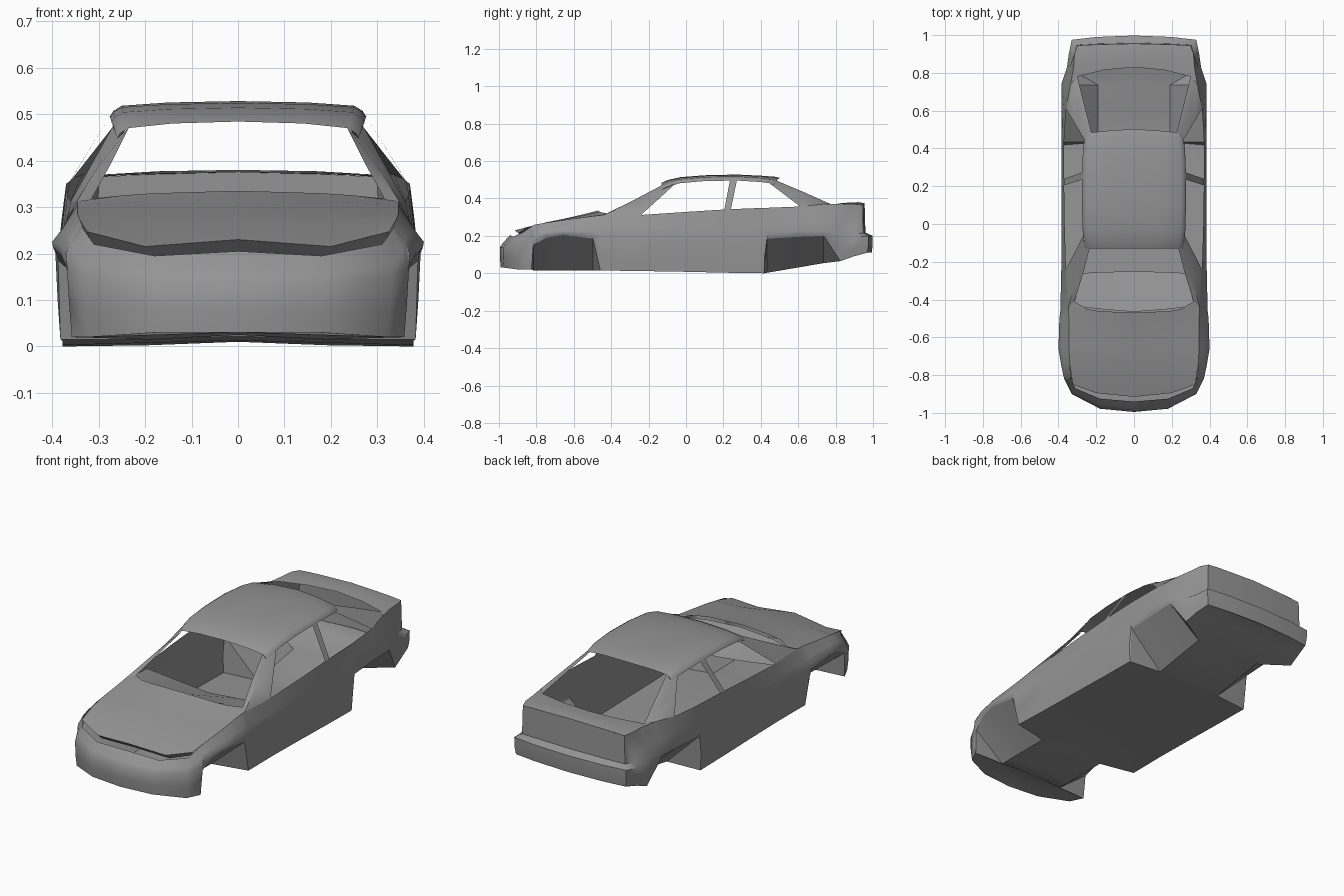
import bpy, bmesh
from mathutils import Vector

old = bpy.data.objects.get("Cube")
if old:
    bpy.data.objects.remove(old, do_unlink=True)

grey = bpy.data.materials.new("body_grey")
grey.use_nodes = True
grey.diffuse_color = (0.3, 0.3, 0.3, 1)
bsdf = grey.node_tree.nodes["Principled BSDF"]
bsdf.inputs["Base Color"].default_value = (0.3, 0.3, 0.3, 1)
bsdf.inputs["Roughness"].default_value = 0.6


def sheet(name, strips, angle=0.7):
    """Skin lists of point rows into one half, then mirror it across x."""
    bm = bmesh.new()
    seen = {}

    def vert(p):
        key = tuple(round(c, 4) for c in p)
        if key not in seen:
            seen[key] = bm.verts.new(key)
        return seen[key]

    for rows in strips:
        for a, b in zip(rows, rows[1:]):
            for i in range(len(a) - 1):
                quad = [vert(p) for p in (a[i], a[i + 1], b[i + 1], b[i])]
                quad = list(dict.fromkeys(quad))
                if len(quad) > 2 and not bm.faces.get(quad):
                    bm.faces.new(quad)
    bmesh.ops.recalc_face_normals(bm, faces=bm.faces)
    # Turn the sheet outward from the middle of the car
    mid = Vector((0, 0.1, 0.2))
    if sum(f.normal.dot(f.calc_center_median() - mid) * f.calc_area() for f in bm.faces) < 0:
        bmesh.ops.reverse_faces(bm, faces=bm.faces)
    mesh = bpy.data.meshes.new(name)
    bm.to_mesh(mesh)
    bm.free()
    mesh.materials.append(grey)
    ob = bpy.data.objects.new(name, mesh)
    bpy.context.collection.objects.link(ob)
    mod = ob.modifiers.new("mirror", "MIRROR")
    mod.use_clip = True
    bpy.ops.object.select_all(action="DESELECT")
    ob.select_set(True)
    bpy.context.view_layer.objects.active = ob
    bpy.ops.object.shade_smooth_by_angle(angle=angle)
    return ob


def mix(a, b, t):
    return a + (b - a) * t


# Stations round the body: widest x, y, lower edge z, crease z, belt x, y, z
stations = [
    (0, -.995, .03, .14, 0, -.94, .205),
    (.18, -.978, .03, .14, .18, -.925, .195),
    (.33, -.9, .02, .15, .31, -.87, .22),
    (.365, -.83, .02, .17, .335, -.82, .255),
    (.37, -.82, .15, .2, .335, -.81, .26),
    (.385, -.75, .19, .22, .34, -.74, .272),
    (.4, -.66, .205, .225, .345, -.65, .285),
    (.395, -.5, .185, .22, .345, -.5, .305),
    (.39, -.46, .015, .2, .347, -.44, .312),
    (.385, -.24, .012, .2, .36, -.24, .312),
    (.385, 0, .008, .2, .367, 0, .328),
    (.385, .22, .003, .2, .37, .22, .342),
    (.385, .42, 0, .2, .37, .42, .35),
    (.385, .435, .185, .22, .37, .435, .35),
    (.385, .61, .195, .225, .36, .61, .357),
    (.385, .74, .2, .225, .335, .74, .37),
    (.355, .83, .065, .2, .32, .83, .372),
    (.345, .9, .09, .19, .315, .9, .37),
    (.33, .975, .11, .2, .3, .945, .365),
    (.2, .99, .11, .2, .2, .95, .37),
    (0, .998, .11, .2, 0, .955, .375),
]

skin, floor, wells = [], [], []
for x, y, zb, zc, bx, by, bz in stations:
    low = (x * .98, y * .995, zb)
    # The bumper step at the tail is sharper than the flank
    tz, tx = (.1, .9) if y > .85 else (.4, .35)
    skin.append([low,
                 (x * .995, y, mix(zb, zc, .45)),
                 (x, y, zc),
                 (mix(x, bx, tx), mix(y, by, tx), mix(zc, bz, tz)),
                 (bx, by, bz)])
    edge = low
    if zb > .14:                       # wheel arch: floor steps inward
        edge = (.19, low[1], .015 if y < 0 else (y - .42) * .17)
    floor.append([(0, low[1], edge[2] + (.01 if x else 0)), edge])
    wells.append([low, edge])

sheet("body_sides_and_bumpers", [skin])
sheet("floor_pan", [floor])
sheet("wheel_wells", [wells[3:9], wells[12:17]], 0.4)


# Hood: folded front lip, then rows back to the windscreen
def crown(yc, zc, side):
    return [(0, yc, zc),
            (.19, mix(yc, side[1], .3), mix(zc, side[2], .25)),
            side]


belts = [s[4:] for s in stations]
hood = [[(0, -.88, .2), (.2, -.86, .185), (.315, -.82, .22)],
        [(0, -.915, .23), (.2, -.895, .215), (.325, -.85, .247)],
        crown(-.75, .272, belts[5]),
        crown(-.65, .292, belts[6]),
        crown(-.55, .315, belts[7]),
        crown(-.47, .335, belts[8])]
sheet("hood", [hood])

# Dashboard behind the windscreen base
sheet("dashboard", [[[(0, -.465, .325), (.19, -.45, .32), (.34, -.43, .305)],
                     [(0, -.25, .25), (.19, -.255, .27), (.35, -.265, .29)]]])

# Rear deck with its shallow lip
deck = [[(0, .83, .375), (.16, .815, .372), (.3, .78, .367), belts[15]],
        [(0, .87, .378), (.16, .86, .375), (.29, .84, .37), belts[16]],
        [(0, .92, .38), (.17, .915, .377), (.29, .9, .37), belts[17]],
        [belts[20], belts[19], (.25, .948, .368), belts[18]]]
sheet("rear_deck", [deck])

# Roof: y, half width, edge z, centre z, with a drip rail along each side
roof = []
for y, w, ze, zc in [(-.13, .235, .47, .484), (-.1, .24, .485, .498),
                     (-.03, .247, .504, .514), (.1, .25, .515, .524),
                     (.27, .25, .518, .528), (.4, .245, .51, .522),
                     (.46, .235, .502, .516), (.485, .225, .495, .51)]:
    bow = .018 if y > .45 else 0
    roof.append([(0, y + bow, zc), (w * .6, y + bow * .5, mix(zc, ze, .3)), (w, y, ze),
                 (w + .018, y, ze - .011), (w + .025, y, ze - .022)])
sheet("roof", [roof])

# Pillars: each runs from the roof rail down to the belt line
sheet("front_pillars", [[[(.235, -.13, .47), (.26, -.13, .448), (.268, -.06, .476)],
                         [(.272, -.27, .396), (.303, -.27, .385), (.314, -.15, .394)],
                         [(.315, -.41, .318), belts[8], belts[9]]]])
sheet("front_pillar_caps", [[[(.26, -.13, .448), (.265, -.1, .463), (.27, -.06, .478)],
                             [(.268, -.06, .476)] * 3]])
sheet("middle_pillars", [[[(.275, .235, .497), (.275, .272, .497)],
                          [(.37, .205, .341), (.37, .24, .342)]]])
sheet("rear_pillars", [[[(.262, .445, .482), (.25, .485, .473), (.225, .485, .495)],
                        [(.312, .53, .418), (.3, .61, .422), (.262, .63, .434)],
                        [belts[14], belts[15], (.3, .78, .367)]]])

# Cowl corners between hood edge and windscreen pillar
sheet("cowl_corners", [[[(.19, -.461, .329), belts[8]],
                        [(.25, -.45, .325), (.315, -.41, .318)]]])
